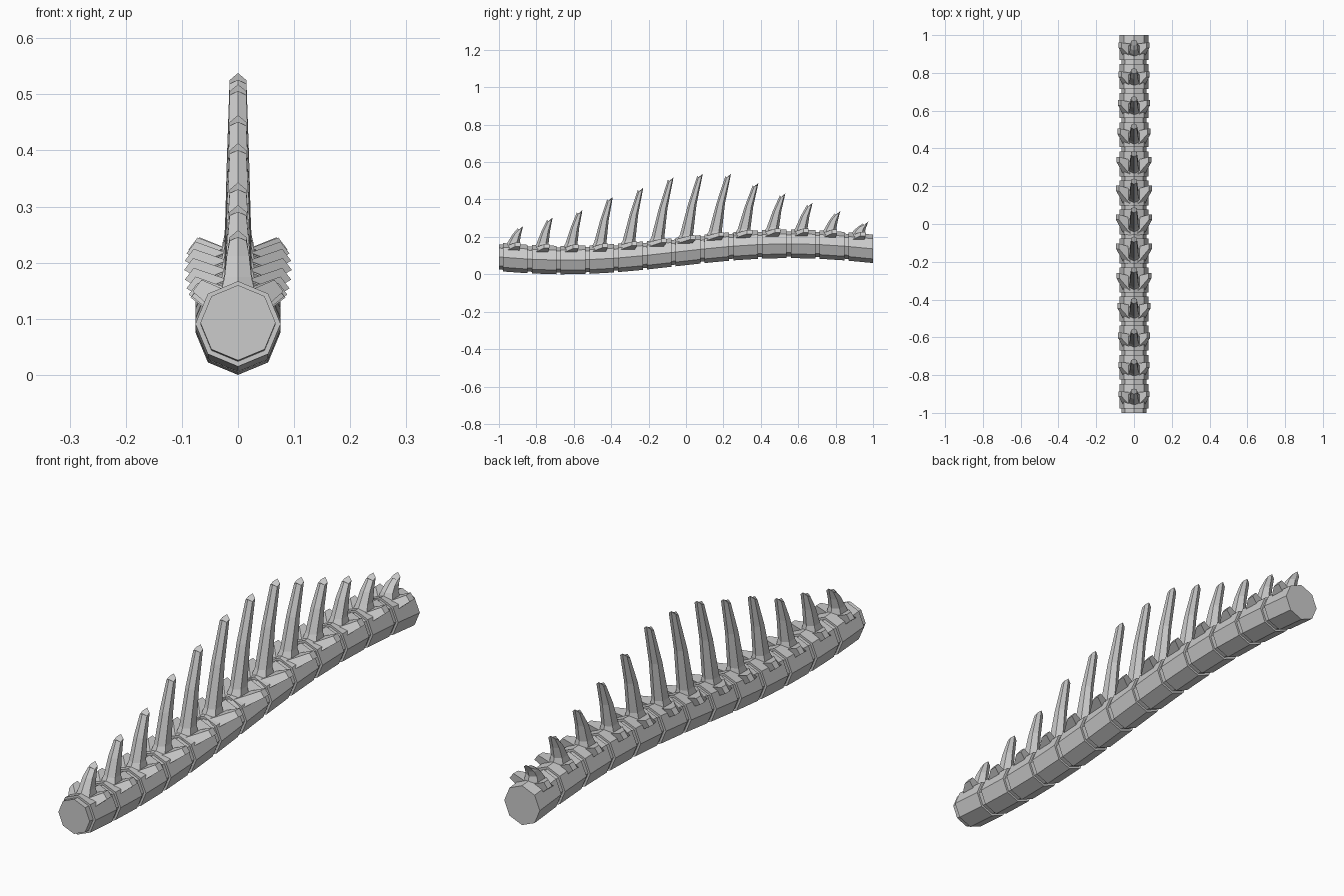
import bpy, math
from mathutils import Matrix, Vector

cube = bpy.data.objects.get("Cube")
if cube:
    bpy.data.objects.remove(cube, do_unlink=True)

COUNT = 13
PITCH = 2 / COUNT
BODY_R, NECK_R, NECK_LEN = 0.076, 0.067, 0.022

bone = bpy.data.materials.new("bone_grey")
bone.use_nodes = True
bone.diffuse_color = (0.6, 0.6, 0.6, 1)
bone.node_tree.nodes["Principled BSDF"].inputs["Base Color"].default_value = (0.6, 0.6, 0.6, 1)


def centre_z(y):
    """Height of the gently waving spine axis."""
    return 0.1195 + 0.0435 * math.sin((y + 0.05) * math.pi / 1.2)


def loft(name, rings):
    """Skin a list of equal-sized rings and cap both ends."""
    n = len(rings[0])
    verts = [v for ring in rings for v in ring]
    faces = [tuple(range(n)), tuple(range(len(verts) - n, len(verts)))]
    for r in range(len(rings) - 1):
        for i in range(n):
            j = (i + 1) % n
            faces.append((r * n + i, r * n + j, (r + 1) * n + j, (r + 1) * n + i))
    mesh = bpy.data.meshes.new(name)
    mesh.from_pydata(verts, [], faces)
    # Consistent outward normals
    import bmesh
    bm = bmesh.new()
    bm.from_mesh(mesh)
    bmesh.ops.recalc_face_normals(bm, faces=bm.faces)
    bm.to_mesh(mesh)
    bm.free()
    mesh.materials.append(bone)
    obj = bpy.data.objects.new(name, mesh)
    bpy.context.collection.objects.link(obj)
    return obj


def octagon(y, radius):
    """Upright eight-sided section with a corner at the top."""
    z = centre_z(y)
    return [Vector((radius * math.cos(k * math.pi / 4), y,
                    z + radius * math.sin(k * math.pi / 4))) for k in range(8)]


def blade(y, z, half_w, half_d, ridge=0.0, slant=0.0):
    """Six-sided section of the upright spike, ridged front and back."""
    pts = [(0, -1), (1, -0.55), (1, 0.55), (0, 1), (-1, 0.55), (-1, -0.55)]
    return [Vector((half_w * px, y + half_d * py,
                    z + slant * py + (ridge if px == 0 else 0))) for px, py in pts]


# Tip height of each upright spike, front to back
tip_heights = [0.25, 0.295, 0.335, 0.405, 0.455, 0.51, 0.53,
               0.53, 0.48, 0.425, 0.375, 0.33, 0.275]

for i, top in enumerate(tip_heights):
    start = -1 + i * PITCH
    mid = start + PITCH / 2
    end = start + PITCH
    cz = centre_z(mid)
    size = math.exp(-((i - 6) / 3.6) ** 2)      # largest in the middle

    # Octagonal body with a narrower neck in front
    shoulder = start + NECK_LEN
    loft(f"vertebra_body_{i + 1}", [octagon(start, NECK_R), octagon(shoulder, NECK_R),
                                    octagon(shoulder, BODY_R), octagon(end, BODY_R)])

    # Upright spike leaning to the back
    base = cz + 0.088
    lean = 0.035 + 0.04 * size
    rise = top - base
    loft(f"upright_spike_{i + 1}", [
        blade(mid - 0.005, cz + 0.045, 0.034, 0.052),
        blade(mid + 0.003, base, 0.024, 0.031 + 0.004 * size),
        blade(mid + 0.003 + lean * 0.4, base + rise * 0.5, 0.020, 0.023),
        blade(mid + lean, top - 0.008, 0.015, 0.015, 0.010, 0.006)])

    # Swept side wings, mirrored left and right
    out = 0.016 * size
    sweep = 0.015 * size
    for side, label in ((1, "left"), (-1, "right")):
        def section(inner, outer, y0, y1):
            return [Vector((side * x, mid + y, cz + z)) for x, z, y in (
                (*inner, y0), (*outer, y0), (*outer, y1), (*inner, y1))]
        loft(f"{label}_wing_{i + 1}", [
            section((0.012, 0.060), (0.050, 0.035), -0.045 - sweep, 0.030),
            section((0.064 + out, 0.083), (0.080 + out, 0.062), 0.008 + sweep, 0.036 + sweep)])
